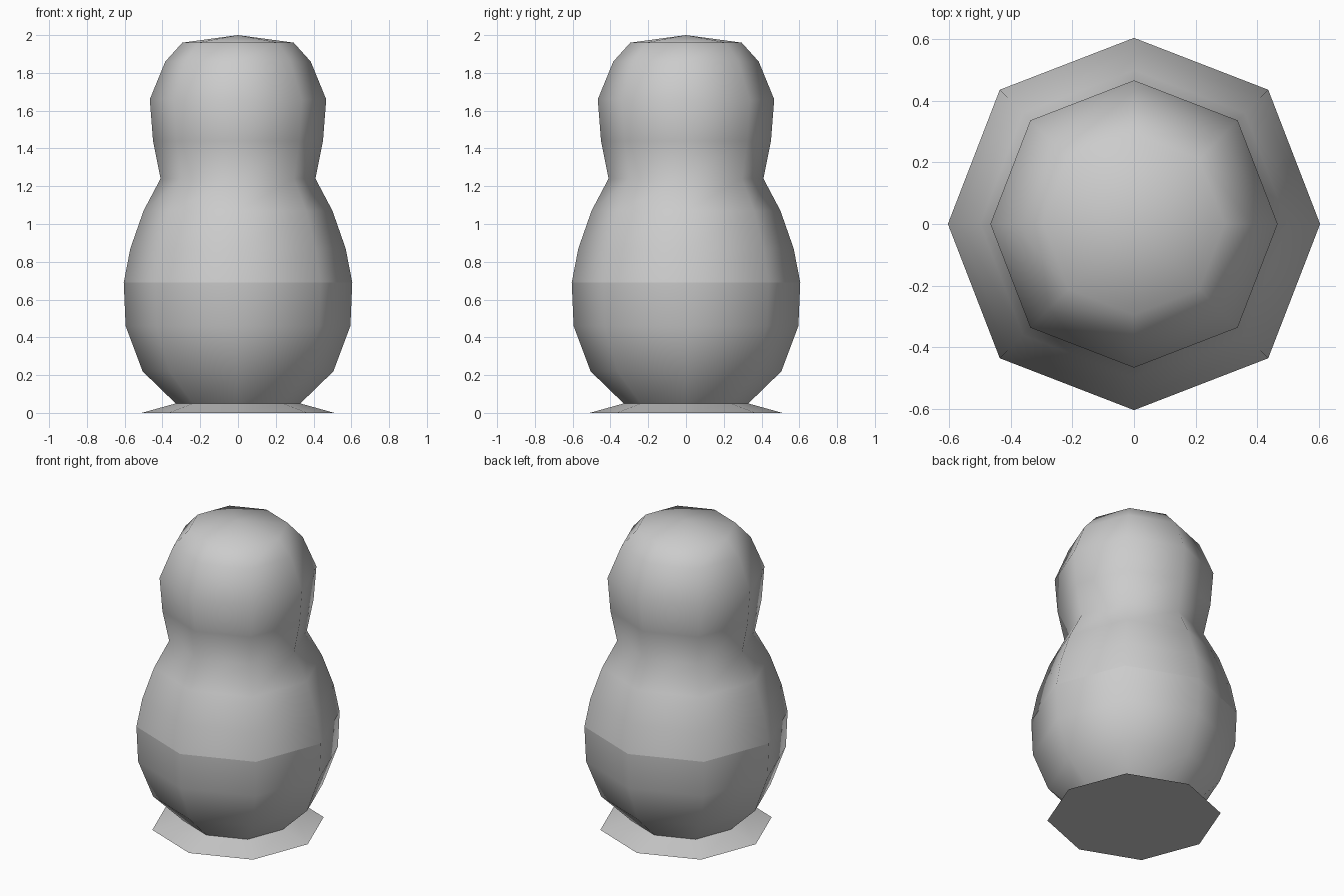
import bpy, bmesh, math

if "Cube" in bpy.data.objects:
    bpy.data.objects.remove(bpy.data.objects["Cube"])

SIDES = 8


def lathe(name, profile, sharp_z=(), cap_bottom=False, apex_z=None):
    """Eight-sided turned part from (radius, height) points, corners on the axes."""
    bm = bmesh.new()
    rings = []
    for r, z in profile:
        ring = []
        for i in range(SIDES):
            a = 2 * math.pi * i / SIDES
            k = r * (1.02 if i % 2 else 1.0)  # diagonals bulge slightly
            ring.append(bm.verts.new((k * math.cos(a), k * math.sin(a), z)))
        rings.append(ring)
    for lo, hi in zip(rings, rings[1:]):
        for i in range(SIDES):
            j = (i + 1) % SIDES
            bm.faces.new((lo[i], lo[j], hi[j], hi[i]))
    if apex_z is not None:
        tip = bm.verts.new((0, 0, apex_z))
        for i in range(SIDES):
            bm.faces.new((rings[-1][i], rings[-1][(i + 1) % SIDES], tip))
    for f in bm.faces:
        f.smooth = True
    if cap_bottom:
        bm.faces.new(rings[0][::-1]).smooth = False
        for e in bm.edges:
            if all(v in rings[0] for v in e.verts):
                e.smooth = False
    for e in bm.edges:
        if any(all(abs(v.co.z - z) < 1e-4 for v in e.verts) for z in sharp_z):
            e.smooth = False
    mesh = bpy.data.meshes.new(name)
    bm.to_mesh(mesh)
    bm.free()
    obj = bpy.data.objects.new(name, mesh)
    bpy.context.collection.objects.link(obj)
    return obj


# Flared foot the figure stands on
lathe("base", [(0.51, 0.0), (0.33, 0.05)], cap_bottom=True)

# Rounded body, narrow neck and head, with a paint seam at the belly
lathe("body_and_head",
      [(0.33, 0.05), (0.505, 0.22), (0.595, 0.46), (0.605, 0.69),
       (0.57, 0.87), (0.50, 1.07), (0.41, 1.24), (0.45, 1.44),
       (0.467, 1.66), (0.385, 1.86), (0.295, 1.96)],
      sharp_z=(0.69,), apex_z=2.0)
